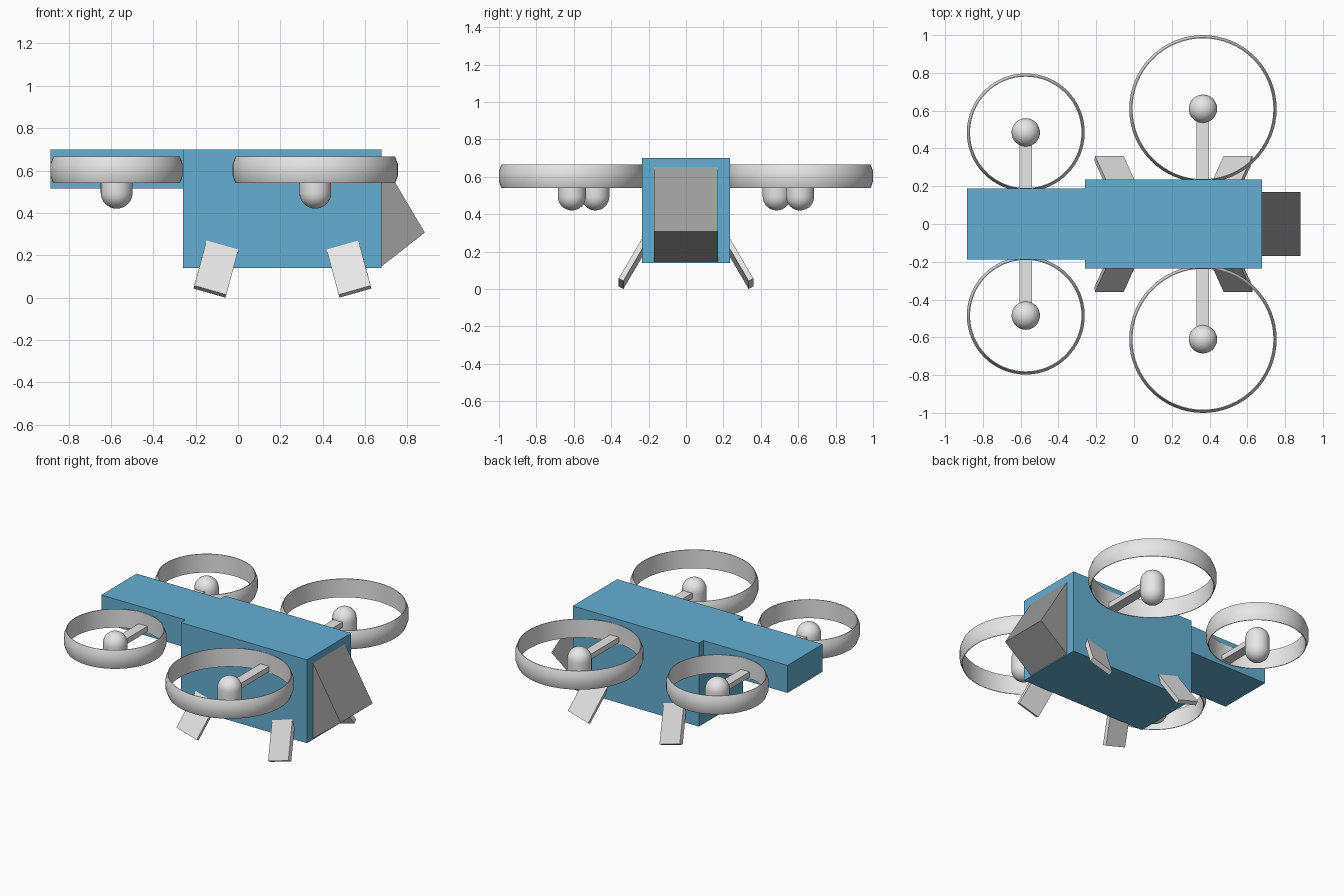
import bpy, bmesh, math
from mathutils import Vector

cube = bpy.data.objects.get("Cube")
if cube:
    bpy.data.objects.remove(cube, do_unlink=True)


def material(name, rgb):
    m = bpy.data.materials.new(name)
    m.use_nodes = True
    m.diffuse_color = (*rgb, 1)
    m.node_tree.nodes["Principled BSDF"].inputs["Base Color"].default_value = (*rgb, 1)
    return m


BLUE = material("steel blue", (0.13, 0.43, 0.65))
LIGHT = material("light grey", (0.8, 0.8, 0.8))
DARK = material("mid grey", (0.33, 0.33, 0.33))


def finish(bm, name, mat, smooth=False):
    bmesh.ops.recalc_face_normals(bm, faces=bm.faces[:])
    mesh = bpy.data.meshes.new(name)
    bm.to_mesh(mesh)
    bm.free()
    mesh.materials.append(mat)
    obj = bpy.data.objects.new(name, mesh)
    bpy.context.collection.objects.link(obj)
    if smooth:
        bpy.ops.object.select_all(action="DESELECT")
        obj.select_set(True)
        bpy.context.view_layer.objects.active = obj
        bpy.ops.object.shade_smooth_by_angle(angle=math.radians(30))
    return obj


def prism(name, mat, outline, sweep):
    """Extrude a planar outline along a vector."""
    bm = bmesh.new()
    face = bm.faces.new([bm.verts.new(p) for p in outline])
    ext = bmesh.ops.extrude_face_region(bm, geom=[face], use_keep_orig=True)
    top = [g for g in ext["geom"] if isinstance(g, bmesh.types.BMVert)]
    bmesh.ops.translate(bm, verts=top, vec=sweep)
    return finish(bm, name, mat)


def box(name, mat, x0, x1, y0, y1, z0, z1):
    base = [(x0, y0, z0), (x1, y0, z0), (x1, y1, z0), (x0, y1, z0)]
    return prism(name, mat, base, (0, 0, z1 - z0))


def lathe(name, mat, profile, centre, steps, closed):
    """Spin an (r, z) profile around a vertical axis."""
    bm = bmesh.new()
    vs = [bm.verts.new((r, 0, z)) for r, z in profile]
    edges = [bm.edges.new(p) for p in zip(vs, vs[1:])]
    if closed:
        edges.append(bm.edges.new((vs[-1], vs[0])))
    bmesh.ops.spin(bm, geom=vs + edges, axis=(0, 0, 1), cent=(0, 0, 0),
                   angle=math.tau, steps=steps, use_duplicate=False)
    bmesh.ops.remove_doubles(bm, verts=bm.verts[:], dist=0.0005)
    bmesh.ops.translate(bm, verts=bm.verts[:], vec=(*centre, 0))
    return finish(bm, name, mat, True)


# Hull, tail and wedge nose
box("body", BLUE, -0.26, 0.677, -0.235, 0.235, 0.14, 0.7)
box("tail", BLUE, -0.885, -0.26, -0.187, 0.187, 0.515, 0.7)
prism("nose", DARK, [(0.66, -0.17, 0.655), (0.677, -0.17, 0.652),
                     (0.882, -0.17, 0.307), (0.677, -0.17, 0.147),
                     (0.66, -0.17, 0.147)], (0, 0.34, 0))


# Rotor ducts, motor pods and arms
def capsule(r, low, high, n=8):
    arc = [math.pi / 2 * i / n for i in range(n + 1)]
    return ([(r * math.sin(a), low - r * math.cos(a)) for a in arc]
            + [(r * math.cos(a), high + r * math.sin(a)) for a in arc])


def duct(r):
    inner = r - 0.017
    return [(inner, 0.54), (r - 0.013, 0.54), (r, 0.575), (r, 0.63),
            (r - 0.013, 0.665), (inner, 0.665)]


for where, x, y, radius, wall in (("front", 0.365, 0.61, 0.39, 0.23),
                                  ("rear", -0.573, 0.485, 0.312, 0.18)):
    for side, s in (("left", 1), ("right", -1)):
        tag = where + "_" + side
        lathe(tag + "_duct", LIGHT, duct(radius), (x, s * y), 64, True)
        lathe(tag + "_motor", LIGHT, capsule(0.075, 0.495, 0.575), (x, s * y), 32, False)
        lo, hi = sorted((s * wall, s * y))
        box(tag + "_arm", LIGHT, x - 0.033, x + 0.033, lo, hi, 0.547, 0.583)

# Splayed landing legs, mirrored about the middle of the hull
MIDDLE = 0.21
for where, fx in (("front", 1), ("rear", -1)):
    for side, sy in (("left", 1), ("right", -1)):
        foot = Vector((MIDDLE + fx * 0.416, sy * 0.36, 0.057))
        across = Vector((-fx * 0.151, 0, -0.043))
        up = Vector((-fx * 0.057, -sy * 0.125, 0.213)) * 1.15
        inward = Vector((fx * 0.004, -sy * 0.025, -0.014))
        prism(where + "_" + side + "_leg", LIGHT,
              [foot, foot + across, foot + across + up, foot + up], inward)
